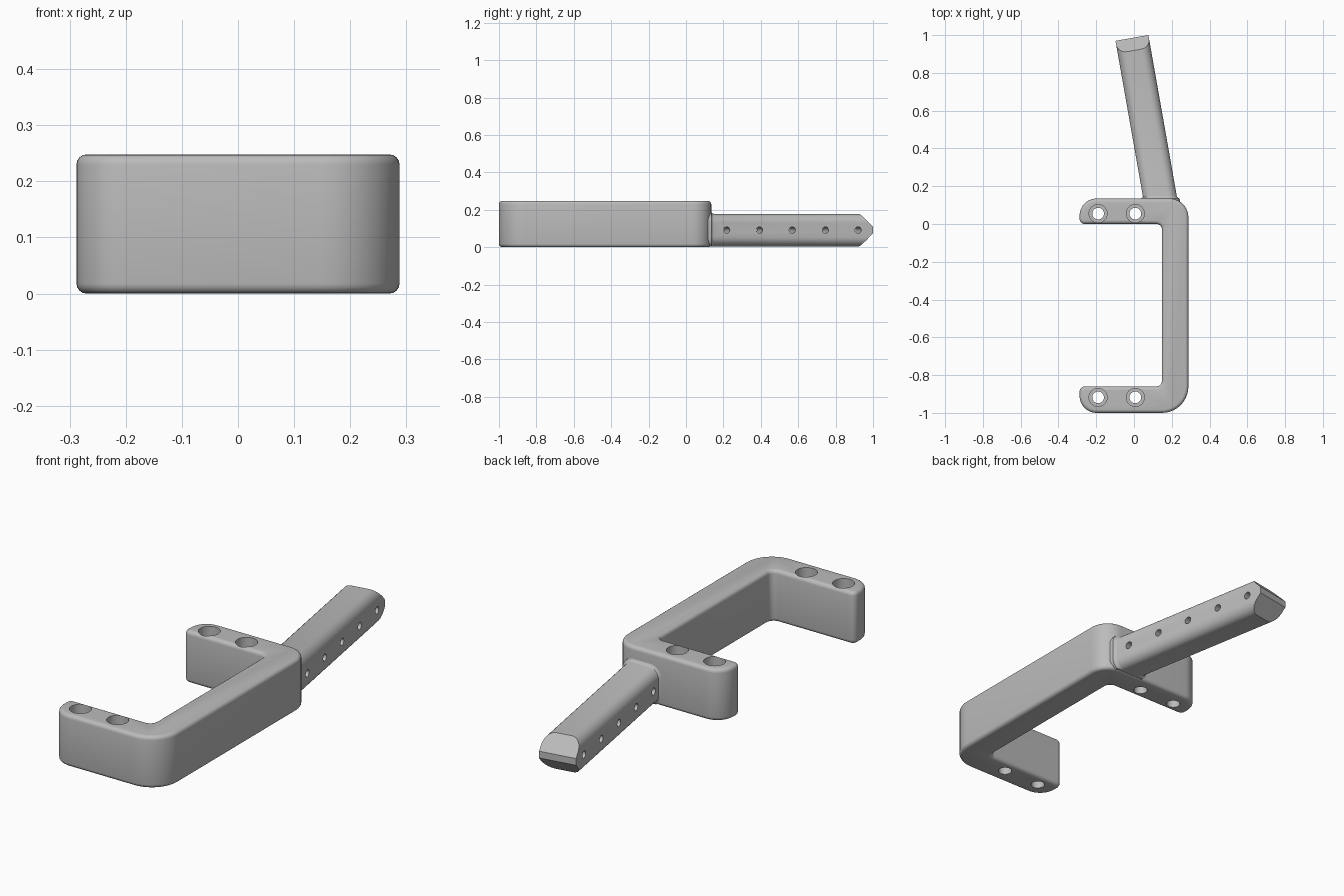
import bpy, bmesh, math
from mathutils import Vector, Matrix

if "Cube" in bpy.data.objects:
    bpy.data.objects.remove(bpy.data.objects["Cube"])

grey = bpy.data.materials.new("light grey")
grey.diffuse_color = (0.5, 0.5, 0.5, 1)
grey.use_nodes = True
grey.node_tree.nodes["Principled BSDF"].inputs["Base Color"].default_value = grey.diffuse_color


def make(name, bm):
    bmesh.ops.recalc_face_normals(bm, faces=bm.faces)
    me = bpy.data.meshes.new(name)
    bm.to_mesh(me)
    bm.free()
    me.materials.append(grey)
    ob = bpy.data.objects.new(name, me)
    bpy.context.collection.objects.link(ob)
    return ob


def rounded(corners, seg=10):
    """Round every (x, y, radius) corner of a polygon with an arc."""
    pts = []
    n = len(corners)
    for i, (x, y, r) in enumerate(corners):
        p = Vector((x, y))
        a = (Vector(corners[i - 1][:2]) - p).normalized()
        b = (Vector(corners[(i + 1) % n][:2]) - p).normalized()
        c = p + (a + b) * r          # right-angled corners
        for k in range(seg + 1):
            t = k / seg * math.pi / 2
            pts.append(c - b * r * math.cos(t) - a * r * math.sin(t))
    return pts


def drill(target, radius, centre, axis, length):
    """Cut a round hole centred on a point."""
    bm = bmesh.new()
    rot = Vector(axis).to_track_quat('Z', 'Y').to_matrix().to_4x4()
    bmesh.ops.create_cone(bm, cap_ends=True, segments=32, radius1=radius, radius2=radius,
                          depth=length, matrix=Matrix.Translation(centre) @ rot)
    cutter = make("hole_cutter", bm)
    mod = target.modifiers.new("hole", 'BOOLEAN')
    mod.operation, mod.solver, mod.object = 'DIFFERENCE', 'EXACT', cutter
    bpy.context.view_layer.objects.active = target
    bpy.ops.object.modifier_apply(modifier=mod.name)
    bpy.data.objects.remove(cutter)


def smooth(ob):
    bpy.ops.object.select_all(action='DESELECT')
    ob.select_set(True)
    bpy.context.view_layer.objects.active = ob
    bpy.ops.object.shade_smooth_by_angle(angle=math.radians(32))


# U-shaped bracket: rounded outline, extruded, with softened rims
H = 0.248
outline = rounded([(-0.288, -1, 0.09), (0.288, -1, 0.14), (0.288, 0.135, 0.10),
                   (-0.288, 0.135, 0.09), (-0.288, 0, 0.028), (0.148, 0, 0.03),
                   (0.148, -0.86, 0.03), (-0.288, -0.86, 0.028)])
bm = bmesh.new()
base = bm.faces.new([bm.verts.new((p.x, p.y, 0)) for p in outline])
ext = bmesh.ops.extrude_face_region(bm, geom=[base])
bmesh.ops.translate(bm, vec=(0, 0, H), verts=[v for v in ext["geom"] if isinstance(v, bmesh.types.BMVert)])
rims = [e for e in bm.edges if abs(e.verts[0].co.z - e.verts[1].co.z) < 1e-5]
bmesh.ops.bevel(bm, geom=rims, offset=0.018, segments=4, profile=0.5, affect='EDGES')
bracket = make("bracket", bm)

# Counterbored screw holes in both arms
for x in (-0.19, 0.007):
    for y in (0.055, -0.918):
        drill(bracket, 0.031, (x, y, H / 2), (0, 0, 1), 0.5)
        drill(bracket, 0.048, (x, y, H), (0, 0, 1), 0.25)
smooth(bracket)

# Slanted handle: rounded section swept along its axis, flared where it meets the bracket
A = math.radians(10)
along = Vector((-math.sin(A), math.cos(A), 0))
side = Vector((math.cos(A), math.sin(A), 0))
MID, HALF, ZLOW = 0.0915, 0.0885, 0.004
origin = Vector((0.139, 0.135, MID))
section = rounded([(-HALF, -0.0865, 0.05), (HALF, -0.0865, 0.05), (HALF, 0.0865, 0.05), (-HALF, 0.0865, 0.05)], 8)
tip = (Vector((0, 0.985, 0)).y - 0.135) / math.cos(A)

bm = bmesh.new()
rings = []
for y, flare in ((0.09, 0.012), (0.135, 0.012), (0.138, 0.006), (0.142, 0.002), (0.149, 0)):
    ring = []
    for u, w in section:
        p = origin + side * u * (1 + flare / HALF)
        p.z = max(ZLOW, MID + w * (1 + flare / HALF))
        ring.append(bm.verts.new(p + along * ((y - p.y) / along.y)))
    rings.append(ring)
rings.append([bm.verts.new(origin + side * u + along * tip + Vector((0, 0, w))) for u, w in section])
n = len(section)
for lo, hi in zip(rings, rings[1:]):
    for i in range(n):
        bm.faces.new((lo[i], lo[(i + 1) % n], hi[(i + 1) % n], hi[i]))
bm.faces.new(rings[0])
bm.faces.new(rings[-1])

# Wedge-shaped tip: slice the end above and below
for s in (1, -1):
    co = origin + along * tip + Vector((0, 0, s * 0.016))
    normal = along + Vector((0, 0, s * 0.95))
    cut = bmesh.ops.bisect_plane(bm, geom=bm.verts[:] + bm.edges[:] + bm.faces[:], dist=1e-6,
                                 plane_co=co, plane_no=normal, clear_outer=True)
    edges = [g for g in cut["geom_cut"] if isinstance(g, bmesh.types.BMEdge)]
    bmesh.ops.edgeloop_fill(bm, edges=edges)
handle = make("handle", bm)

# Row of cross holes through the handle
for y in (0.217, 0.393, 0.568, 0.745, 0.92):
    c = origin + along * ((y - 0.015 - 0.135) / along.y)
    drill(handle, 0.017, c, side, 0.4)
smooth(handle)
